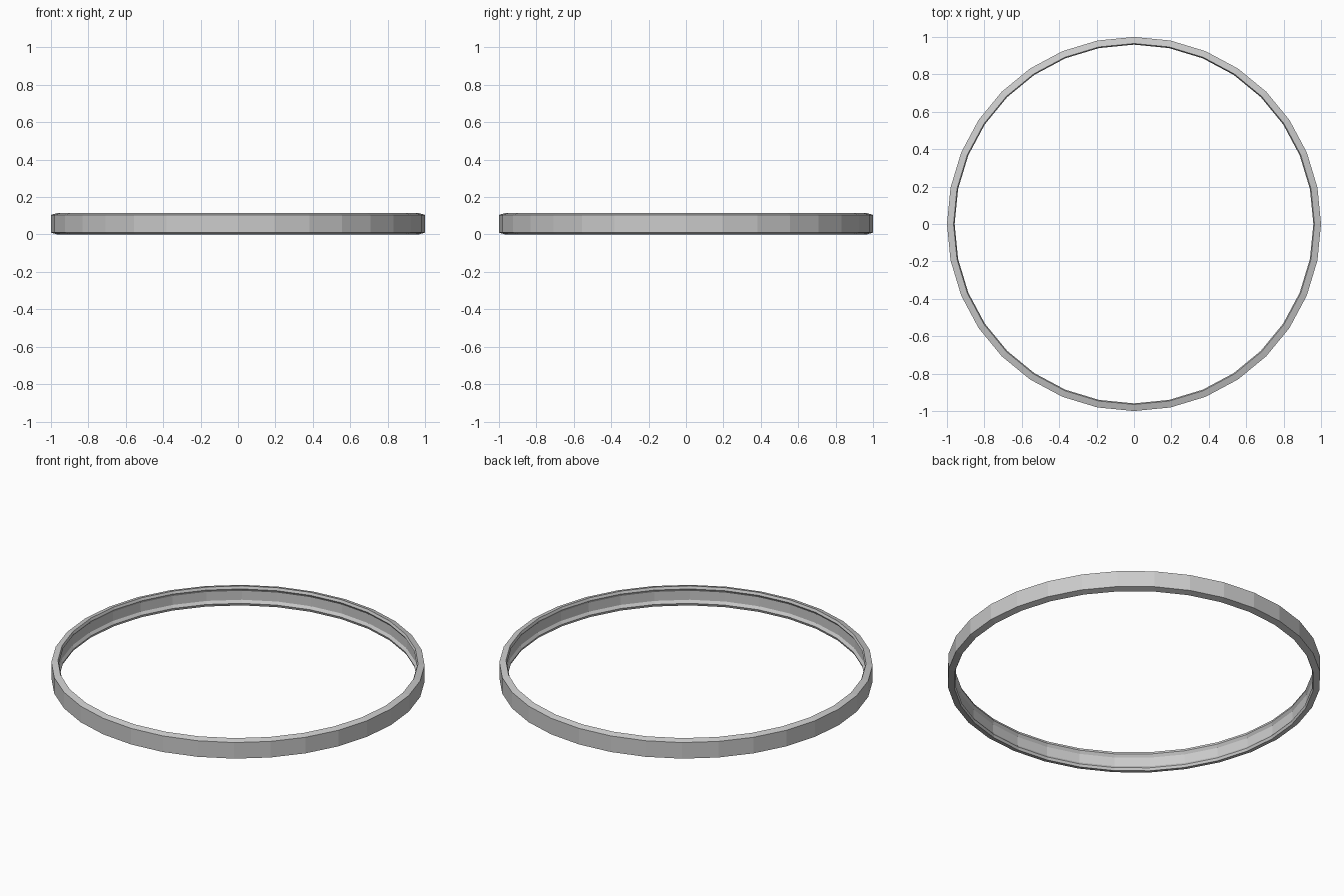
import bpy, bmesh
from math import cos, sin, pi

if "Cube" in bpy.data.objects:
    bpy.data.objects.remove(bpy.data.objects["Cube"])

SIDES = 32
H = 0.115

# Lower half of the band cross-section (radius, height), outside to inside
lower = [(1.0, 0.010), (0.965, 0.0), (0.959, 0.015), (0.970, 0.031)]
# Mirror it about mid height to close the section
profile = lower + [(r, H - z) for r, z in reversed(lower)]


def lathe(name, section, sides):
    """Revolve a closed section around z with flat facets."""
    bm = bmesh.new()
    rings = []
    for i in range(sides):
        a = 2 * pi * i / sides
        rings.append([bm.verts.new((r * cos(a), r * sin(a), z)) for r, z in section])
    n = len(section)
    for i in range(sides):
        a, b = rings[i], rings[(i + 1) % sides]
        for j in range(n):
            k = (j + 1) % n
            bm.faces.new((a[j], b[j], b[k], a[k]))
    bmesh.ops.recalc_face_normals(bm, faces=bm.faces)
    mesh = bpy.data.meshes.new(name)
    bm.to_mesh(mesh)
    bm.free()
    obj = bpy.data.objects.new(name, mesh)
    bpy.context.collection.objects.link(obj)
    return obj


# Thin ring band with a grooved inner wall
lathe("ring_band", profile, SIDES)
